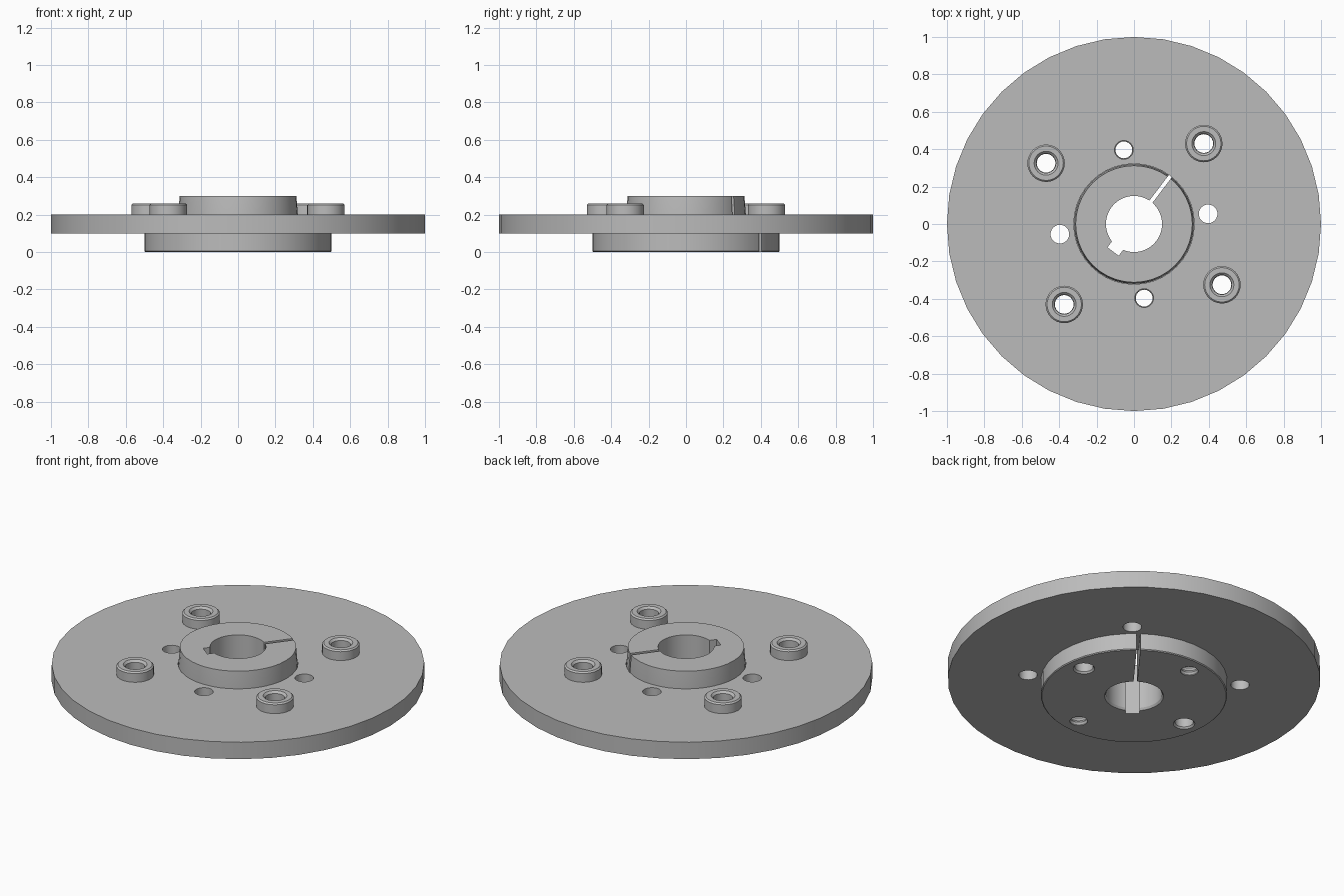
import bpy, bmesh, math
from mathutils import Matrix, Vector

cube = bpy.data.objects.get("Cube")
if cube:
    bpy.data.objects.remove(cube, do_unlink=True)

grey = bpy.data.materials.new("plain_grey")
grey.use_nodes = True
colour = (0.5, 0.5, 0.5, 1)
grey.diffuse_color = colour
grey.node_tree.nodes["Principled BSDF"].inputs["Base Color"].default_value = colour

TURN = math.radians(52.8)  # direction of the clamping slit


def polar(radius, angle):
    return radius * math.cos(angle), radius * math.sin(angle)


def finish(name, bm):
    bmesh.ops.recalc_face_normals(bm, faces=bm.faces)
    mesh = bpy.data.meshes.new(name)
    bm.to_mesh(mesh)
    bm.free()
    mesh.materials.append(grey)
    obj = bpy.data.objects.new(name, mesh)
    bpy.context.collection.objects.link(obj)
    return obj


def lathe(name, profile, centre=(0, 0), sides=40, closed=False):
    """Revolve (radius, z) points; a closed profile makes a ring, an open one is capped."""
    bm = bmesh.new()
    rings = []
    for r, z in profile:
        ring = []
        for i in range(sides):
            x, y = polar(r, math.tau * i / sides)
            ring.append(bm.verts.new((x + centre[0], y + centre[1], z)))
        rings.append(ring)
    pairs = list(zip(rings, rings[1:]))
    if closed:
        pairs.append((rings[-1], rings[0]))
    else:
        bm.faces.new(rings[0])
        bm.faces.new(rings[-1])
    for a, b in pairs:
        for i in range(sides):
            j = (i + 1) % sides
            bm.faces.new((a[i], a[j], b[j], b[i]))
    return finish(name, bm)


def bar(name, start, end, width):
    """Tall bar lying along the slit direction, used as a cutter."""
    bm = bmesh.new()
    bmesh.ops.create_cube(bm, size=1)
    bm.transform(Matrix.Rotation(TURN, 4, "Z")
                 @ Matrix.Translation(((start + end) / 2, 0, 0.15))
                 @ Matrix.Diagonal((end - start, width, 0.6, 1)))
    return finish(name, bm)


def cut(obj, cutters):
    bpy.context.view_layer.objects.active = obj
    for c in cutters:
        c.hide_render = True
        mod = obj.modifiers.new("cut", "BOOLEAN")
        mod.operation = "DIFFERENCE"
        mod.solver = "EXACT"
        mod.object = c
        bpy.ops.object.modifier_apply(modifier=mod.name)
        bpy.data.objects.remove(c, do_unlink=True)


small_holes = [polar(0.4, TURN + math.radians(45 + 90 * i)) for i in range(4)]
boss_spots = [(0.373, 0.43), (-0.47, 0.325), (-0.373, -0.43), (0.47, -0.325)]

# Large disc with a central opening for the hub
disc = lathe("disc", [(0.322, 0.1), (1, 0.1), (1, 0.2), (0.322, 0.2)], closed=True)
cut(disc, [lathe("hole_cutter", [(0.05, 0), (0.05, 0.3)], p, 24)
           for p in small_holes + boss_spots])

# Split hub with a wide flange underneath and a chamfered bore
hub = lathe("hub", [(0.158, 0), (0.495, 0), (0.5, 0.005), (0.5, 0.0995), (0.32, 0.0995),
                    (0.32, 0.2), (0.312, 0.3), (0.15, 0.3), (0.15, 0.012)], closed=True)
threads = [(0.052 if i % 2 else 0.045, -0.03 + 0.0125 * i) for i in range(13)]
hub_cutters = []
for i, p in enumerate(small_holes):
    shape = threads if i % 2 == 0 else [(0.066, -0.01), (0.05, 0.01), (0.05, 0.15)]
    hub_cutters.append(lathe("hole_cutter", shape, p, 24))
hub_cutters.append(bar("slit_cutter", 0.1, 0.6, 0.02))
hub_cutters.append(bar("keyway_cutter", -0.185, -0.08, 0.075))
cut(hub, hub_cutters)

# Raised bosses around the hub
bosses = [lathe(f"boss_{i + 1}", [(0.052, 0.2), (0.1, 0.2), (0.1, 0.252), (0.092, 0.26),
                                  (0.064, 0.26), (0.052, 0.248)], p, 32, True)
          for i, p in enumerate(boss_spots)]

# Smooth round walls, crisp edges
for obj in [disc, hub] + bosses:
    bpy.ops.object.select_all(action="DESELECT")
    obj.select_set(True)
    bpy.context.view_layer.objects.active = obj
    bpy.ops.object.shade_smooth_by_angle(angle=math.radians(30))
